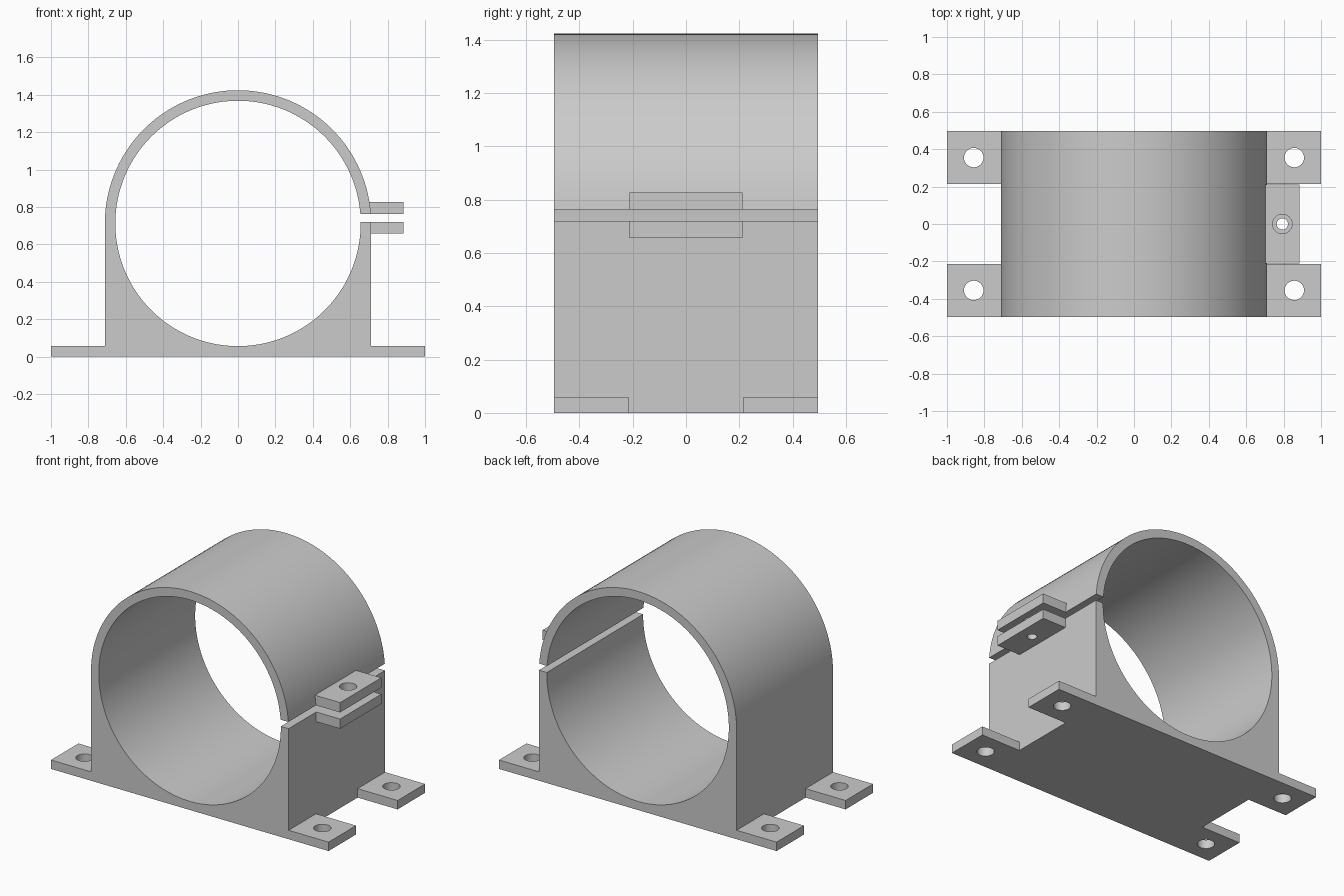
import bpy, bmesh, math
from mathutils import Vector

if "Cube" in bpy.data.objects:
    bpy.data.objects.remove(bpy.data.objects["Cube"])

grey = bpy.data.materials.new("light grey")
grey.use_nodes = True
grey.diffuse_color = (0.6, 0.6, 0.6, 1)
grey.node_tree.nodes["Principled BSDF"].inputs["Base Color"].default_value = (0.6, 0.6, 0.6, 1)

R, BORE, CZ = 0.712, 0.656, 0.712      # outer radius, bore radius, axis height
HALF = 0.496                           # half length along the axis
SLOT_LOW, SLOT_HIGH = 0.72, 0.763      # clamp slot
BASE = 0.058                           # foot thickness


def extruded(name, loops, direction):
    """Fill closed loops (outline, then holes) and extrude them to a solid."""
    bm = bmesh.new()
    for loop in loops:
        verts = [bm.verts.new(p) for p in loop]
        for i, v in enumerate(verts):
            bm.edges.new((verts[i - 1], v))
    bmesh.ops.triangle_fill(bm, use_beauty=True, edges=bm.edges[:])
    top = bmesh.ops.extrude_face_region(bm, geom=bm.faces[:], use_keep_orig=True)["geom"]
    bmesh.ops.translate(bm, vec=Vector(direction),
                        verts=[g for g in top if isinstance(g, bmesh.types.BMVert)])
    bmesh.ops.recalc_face_normals(bm, faces=bm.faces[:])
    mesh = bpy.data.meshes.new(name)
    bm.to_mesh(mesh)
    bm.free()
    mesh.materials.append(grey)
    obj = bpy.data.objects.new(name, mesh)
    bpy.context.collection.objects.link(obj)
    bpy.ops.object.select_all(action="DESELECT")
    obj.select_set(True)
    bpy.context.view_layer.objects.active = obj
    bpy.ops.object.shade_smooth_by_angle(angle=math.radians(30))
    return obj


def arc(radius, start, end, steps):
    """Points on the front plane around the bore axis."""
    angles = [start + (end - start) * i / steps for i in range(steps + 1)]
    return [(radius * math.cos(a), -HALF, CZ + radius * math.sin(a)) for a in angles]


def drilled_plate(name, x0, x1, y0, y1, z0, z1, hole_x, hole_y, hole_r):
    outline = [(x0, y0, z0), (x1, y0, z0), (x1, y1, z0), (x0, y1, z0)]
    hole = [(hole_x + hole_r * math.cos(a), hole_y + hole_r * math.sin(a), z0)
            for a in (i * math.tau / 32 for i in range(32))]
    return extruded(name, [outline, hole], (0, 0, z1 - z0))


# Saddle body: square base, round top, open bore and clamp slot in one profile
inner_low = math.asin((SLOT_LOW - CZ) / BORE)
inner_high = math.asin((SLOT_HIGH - CZ) / BORE)
outer_high = math.asin((SLOT_HIGH - CZ) / R)
profile = [(-R, -HALF, 0), (R, -HALF, 0), (R, -HALF, SLOT_LOW)]
profile += arc(BORE, inner_low, inner_high - math.tau, 128)
profile += arc(R, outer_high, math.pi, 64)
extruded("clamp_body", [profile], (0, 2 * HALF, 0))

# Four drilled mounting feet
for sx, side in ((1, "left"), (-1, "right")):
    for sy, end in ((-1, "front"), (1, "back")):
        drilled_plate(f"foot_{end}_{side}", sx * R, sx, sy * 0.214, sy * HALF,
                      0, BASE, sx * 0.857, sy * 0.355, 0.052)

# Clamp ears either side of the slot; the lower one takes the screw thread
drilled_plate("upper_ear", 0.69, 0.884, -0.212, 0.212, SLOT_HIGH, 0.827, 0.793, 0, 0.052)
drilled_plate("lower_ear", R, 0.884, -0.212, 0.212, 0.657, SLOT_LOW, 0.793, 0, 0.03)
